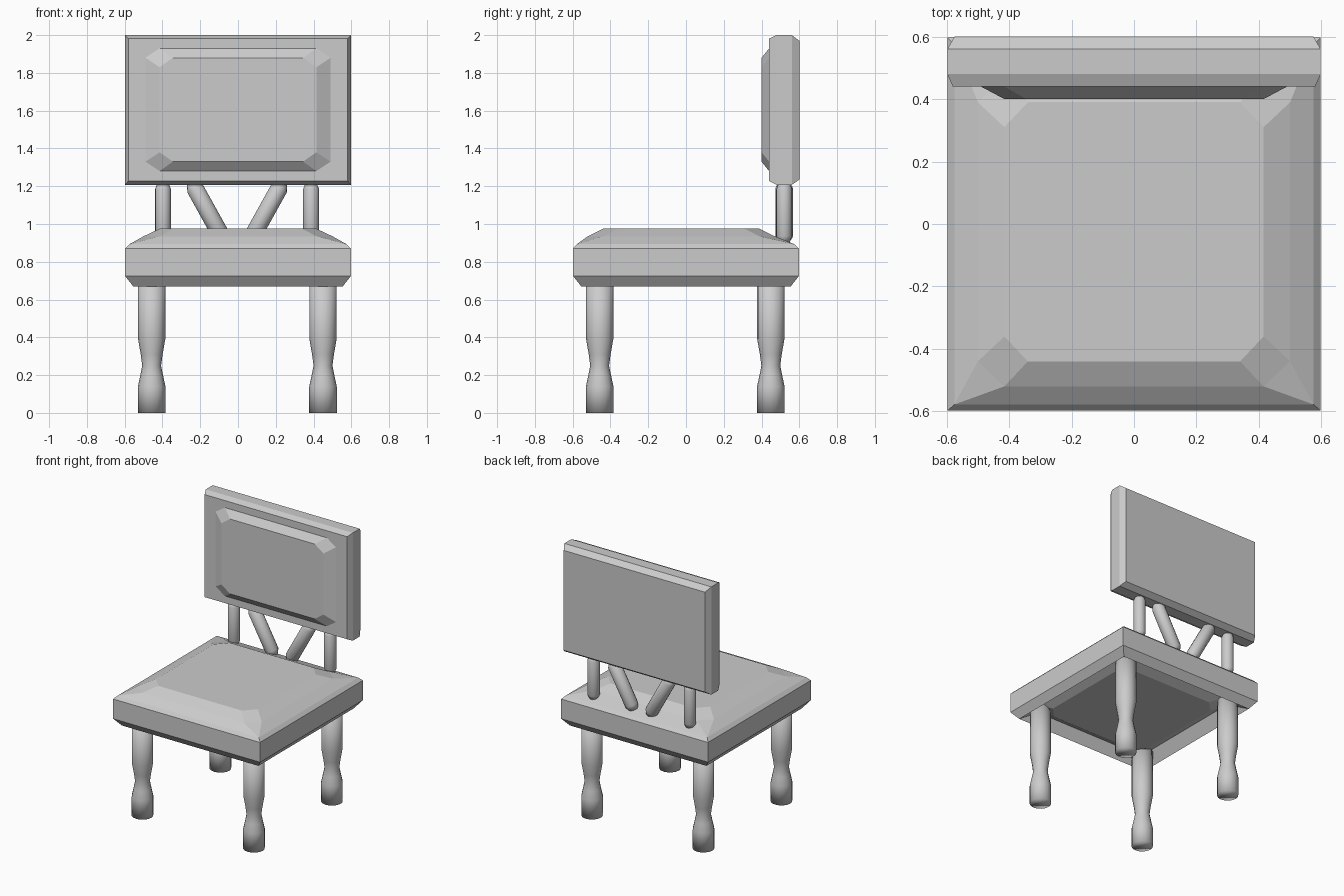
import bpy, bmesh, math
from mathutils import Vector, Matrix

if "Cube" in bpy.data.objects:
    bpy.data.objects.remove(bpy.data.objects["Cube"])


def finish(name, bm, smooth=False):
    bmesh.ops.remove_doubles(bm, verts=bm.verts, dist=1e-4)
    bmesh.ops.recalc_face_normals(bm, faces=bm.faces)
    for f in bm.faces:
        f.smooth = smooth
    mesh = bpy.data.meshes.new(name)
    bm.to_mesh(mesh)
    bm.free()
    ob = bpy.data.objects.new(name, mesh)
    bpy.context.collection.objects.link(ob)
    return ob


def skin(bm, rings):
    """Join rings of equal point count and cap both ends."""
    loops = [[bm.verts.new(p) for p in r] for r in rings]
    n = len(loops[0])
    for a, b in zip(loops, loops[1:]):
        for i in range(n):
            j = (i + 1) % n
            bm.faces.new((a[i], a[j], b[j], b[i]))
    bm.faces.new(loops[0])
    bm.faces.new(loops[-1])


def rect(hx, y0, y1, z, cx=0, cy=0):
    """Rectangle ring with corners cut by cx, cy."""
    return [Vector((x, y, z)) for x, y in (
        (hx, y1 - cy), (hx - cx, y1), (-hx + cx, y1), (-hx, y1 - cy),
        (-hx, y0 + cy), (-hx + cx, y0), (hx - cx, y0), (hx, y0 + cy))]


def slab(name, rings, matrix=Matrix()):
    bm = bmesh.new()
    skin(bm, [rect(*r) for r in rings])
    bm.transform(matrix)
    return finish(name, bm)


def turned(name, profile, start, end, sides=16):
    """Turned rod; profile is (distance from start, radius)."""
    start, end = Vector(start), Vector(end)
    rot = (end - start).to_track_quat('Z', 'Y')
    bm = bmesh.new()
    skin(bm, [[start + rot @ Vector((r * math.cos(t), r * math.sin(t), d))
               for t in (2 * math.pi * i / sides for i in range(sides))]
              for d, r in profile])
    return finish(name, bm, True)


# Seat: hollowed underside with a panel, chamfered slab, raised cushion with cut corners
slab("seat", [
    (0.42, -0.44, 0.39, 0.715, 0.08, 0.08),
    (0.50, -0.52, 0.47, 0.755, 0.08, 0.08),
    (0.555, -0.555, 0.555, 0.67),
    (0.598, -0.598, 0.598, 0.725),
    (0.598, -0.598, 0.598, 0.87),
    (0.575, -0.578, 0.575, 0.893),
    (0.50, -0.52, 0.47, 0.935, 0.085, 0.08),
    (0.415, -0.44, 0.39, 0.975, 0.075, 0.08)])

# Backrest: chamfered board with raised front panel, stood upright
slab("backrest", [
    (0.575, 1.235, 1.97, -0.60),
    (0.598, 1.207, 2.00, -0.56),
    (0.598, 1.207, 2.00, -0.48),
    (0.58, 1.228, 1.982, -0.44),
    (0.49, 1.28, 1.93, -0.44, 0.075, 0.05),
    (0.415, 1.33, 1.88, -0.40, 0.07, 0.05)],
    Matrix.Rotation(math.pi / 2, 4, 'X'))

# Legs
leg = [(0, 0.073), (0.14, 0.073), (0.20, 0.06), (0.25, 0.05),
       (0.31, 0.058), (0.39, 0.072), (0.74, 0.072)]
for y, place in ((-0.457, "front"), (0.449, "back")):
    for x, side in ((-0.457, "left"), (0.45, "right")):
        turned(f"{place}_{side}_leg", leg, (x, y, 0), (x, y, 1))

# Upright and slanted back spindles
for s, side in ((-1, "left"), (1, "right")):
    for kind, x0, x1, z0, r in (("upright", 0.392, 0.392, 0.90, 0.042),
                                ("slanted", 0.065, 0.24, 0.905, 0.046)):
        a = Vector((s * x0 - 0.005, 0.52, z0))
        b = Vector((s * x1 - 0.005, 0.52, 1.22))
        n = (b - a).length
        turned(f"{side}_{kind}_spindle",
               [(0, 0.028), (0.035, r), (n - 0.035, r), (n, 0.028)], a, b)
